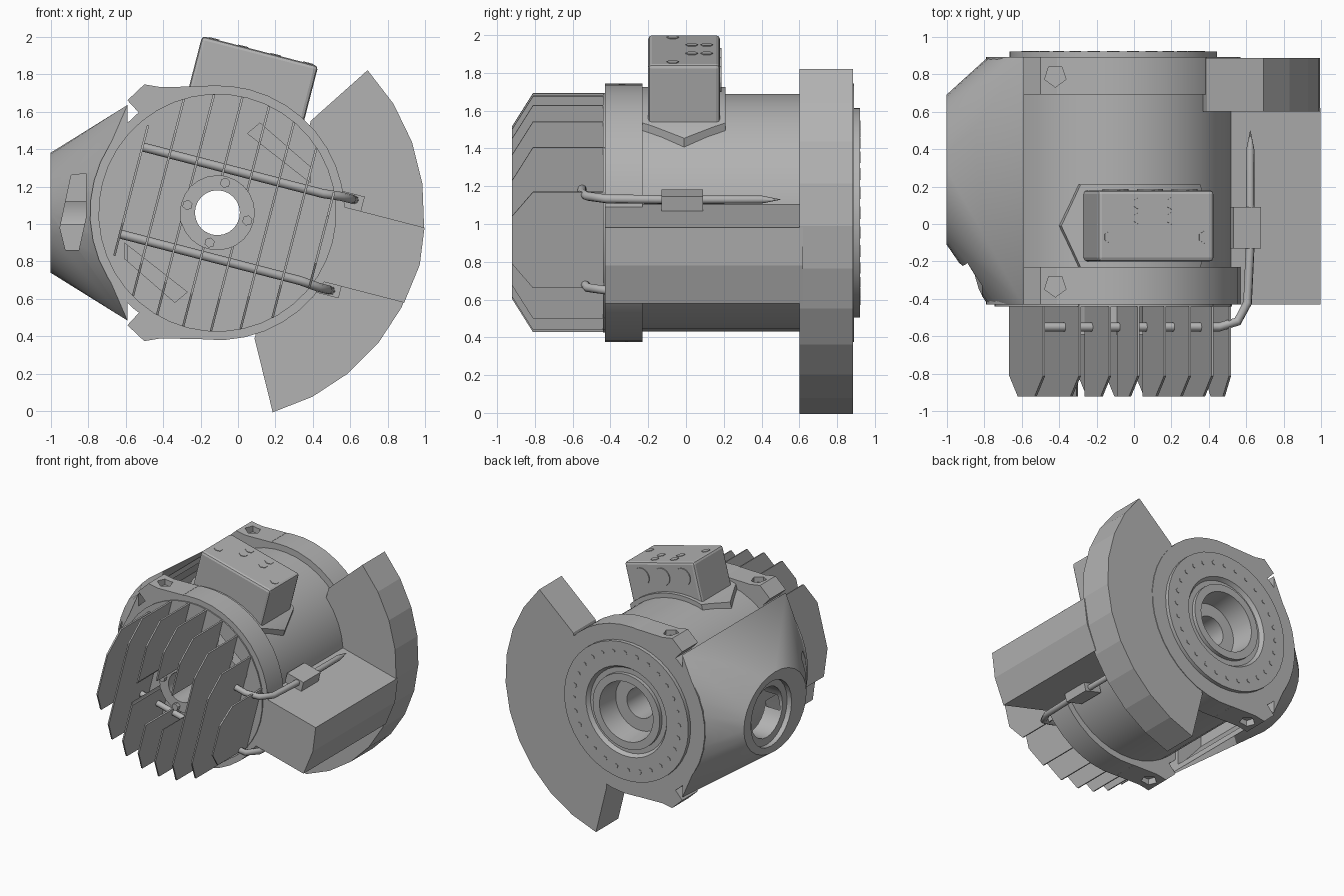
import bpy, bmesh, math
from mathutils import Matrix, Vector

if "Cube" in bpy.data.objects:
    bpy.data.objects.remove(bpy.data.objects["Cube"])

grey = bpy.data.materials.new("cast_grey")
grey.use_nodes = True
grey.diffuse_color = (0.45, 0.45, 0.45, 1)
grey.node_tree.nodes["Principled BSDF"].inputs["Base Color"].default_value = (0.45, 0.45, 0.45, 1)

# The machine axis runs along y; most parts are tilted about it
LEVEL = Matrix.Translation((-0.11, 0, 1.06))
TILT = LEVEL @ Matrix.Rotation(math.radians(14.5), 4, 'Y')


def finish(name, bm, frame=TILT):
    bmesh.ops.recalc_face_normals(bm, faces=bm.faces)
    mesh = bpy.data.meshes.new(name)
    bm.to_mesh(mesh)
    bm.free()
    mesh.materials.append(grey)
    ob = bpy.data.objects.new(name, mesh)
    bpy.context.collection.objects.link(ob)
    ob.matrix_world = frame
    return ob


def prism(name, pts, lo, hi, frame=TILT, axis='y'):
    """Extrude a 2D outline along an axis; its points hold the other two coordinates in order."""
    at = {'x': lambda a, b, d: (d, a, b),
          'y': lambda a, b, d: (a, d, b),
          'z': lambda a, b, d: (a, b, d)}[axis]
    bm = bmesh.new()
    face = bm.faces.new([bm.verts.new(at(a, b, lo)) for a, b in pts])
    ext = bmesh.ops.extrude_face_region(bm, geom=[face])
    moved = [v for v in ext["geom"] if isinstance(v, bmesh.types.BMVert)]
    bmesh.ops.translate(bm, verts=moved, vec=at(0, 0, hi - lo))
    return finish(name, bm, frame)


def box(name, x, y, z):
    return prism(name, [(x[0], z[0]), (x[1], z[0]), (x[1], z[1]), (x[0], z[1])], *y)


def cyl(name, p0, p1, r, sides=8, frame=TILT):
    p0, p1 = Vector(p0), Vector(p1)
    d = p1 - p0
    m = Matrix.Translation((p0 + p1) / 2) @ d.to_track_quat('Z', 'Y').to_matrix().to_4x4()
    bm = bmesh.new()
    bmesh.ops.create_cone(bm, cap_ends=True, segments=sides, radius1=r, radius2=r,
                          depth=d.length, matrix=m)
    return finish(name, bm, frame)


def lathe(name, profile, sides=40):
    """Revolve a closed (radius, y) profile about the y axis."""
    bm = bmesh.new()
    rings = []
    for i in range(sides):
        a = math.tau * i / sides
        rings.append([bm.verts.new((r * math.cos(a), y, r * math.sin(a))) for r, y in profile])
    n = len(profile)
    for i in range(sides):
        p, q = rings[i], rings[(i + 1) % sides]
        for j in range(n):
            k = (j + 1) % n
            bm.faces.new((p[j], p[k], q[k], q[j]))
    return finish(name, bm)


def boolean(ob, cutter, op='DIFFERENCE'):
    mod = ob.modifiers.new(op.lower(), 'BOOLEAN')
    mod.operation, mod.object, mod.solver = op, cutter, 'EXACT'
    cutter.hide_render = True
    cutter.hide_set(True)


# Drum with two raised rings and a stepped rear bore
drum = lathe("drum", [
    (.12, -.3), (.63, -.3), (.63, -.43), (.68, -.43), (.68, -.23), (.63, -.23),
    (.63, .69), (.68, .69), (.68, .89), (.555, .89), (.555, .92), (.36, .92),
    (.34, .89), (.3, .89), (.3, .92), (.24, .92), (.22, .74), (.12, .74)])
hub = lathe("front_hub", [(.12, -.56), (.2, -.56), (.2, -.42), (.12, -.42)], 24)

# Front end cap with two slanted pockets
cap = lathe("end_cap", [(.12, -.44), (.635, -.44), (.635, -.29), (.12, -.29)])
for s in (1, -1):
    pocket = [(.05 * s, .45 * s), (.1 * s, .52 * s), (.42 * s, .36 * s), (.44 * s, .28 * s)]
    boolean(cap, prism("pocket_cutter", pocket, -.6, -.31))

# Cooling fins, the middle ones cleared around the hub
hub_cutter = cyl("hub_cutter", (0, -1.2, 0), (0, -.4, 0), .2, 24)
for i in range(8):
    x = -.475 + .15 * i
    h = .36 if i == 0 else math.sqrt(.632 ** 2 - x * x)
    c = min(.18, h / 2)
    outline = [(-.43, h), (-.81, h), (-.92, h - c), (-.92, c - h), (-.81, -h), (-.43, -h)]
    fin = prism("cooling_fin", outline, x - .006, x + .006, axis='x')
    if abs(x) < .2:
        boolean(fin, hub_cutter)

# Hub bolts and rear plate bolts
for i in range(4):
    a = math.tau * i / 4
    c, s = .165 * math.cos(a), .165 * math.sin(a)
    cyl("hub_bolt", (c, -.59, s), (c, -.55, s), .028, 6)
for i in range(28):
    a = math.tau * i / 28
    c, s = .47 * math.cos(a), .47 * math.sin(a)
    cyl("plate_bolt", (c, .91, s), (c, .924, s), .02, 6)

# Side nozzle housing: rounded flank narrowing to a round port, hollow beside the drum
bm = bmesh.new()
for y in (-.43, .89):
    for s in (1, -1):
        bm.verts.new((-.48, y, .575 * s))
    for i in range(9):
        a = math.radians(138 + 84 * i / 8)
        bm.verts.new((.67 * math.cos(a), y, .67 * math.sin(a)))
for i in range(28):
    a = math.tau * i / 28
    bm.verts.new((-.89, .29 + .4 * math.cos(a), .32 * math.sin(a)))
hull = bmesh.ops.convex_hull(bm, input=bm.verts)
bmesh.ops.delete(bm, geom=[g for g in set(hull["geom_interior"] + hull["geom_unused"])
                           if isinstance(g, bmesh.types.BMVert)], context='VERTS')
housing = finish("nozzle_housing", bm, LEVEL)
cavity = [(-.4, .54), (-.5, .53), (-.7, .3), (-.7, -.3), (-.5, -.53), (-.4, -.54)]
boolean(housing, prism("cavity_cutter", cavity, -.2, .66, LEVEL))
for r, depth in ((.26, -.85), (.2, -.66)):
    boolean(housing, cyl("port_cutter", (-1.2, .34, 0), (depth, .34, 0), r, 24, LEVEL))
slot = [(-.81, -.2), (-.84, -.08), (-.78, .2), (-.7, .21), (-.7, -.02), (-.74, -.2)]
boolean(housing, prism("slot_cutter", slot, -.6, .15, LEVEL))

# Lugs on both rings, above and below the nozzle, each with a bolt hole
for y0 in (-.43, .69):
    for s in (1, -1):
        outline = [(-.36, .47), (-.48, .6), (-.39, .685), (-.3, .67), (-.08, .675), (-.1, .5)]
        lug = prism("ring_lug", [(x, z * s) for x, z in outline], y0, y0 + .2, LEVEL)
        boolean(lug, cyl("bolt_hole_cutter", (-.31, y0 + .1, .63 * s), (-.31, y0 + .1, .8 * s),
                         .06, 5, LEVEL))

# Terminal box on a saddle wrapped over the drum
saddle = cyl("box_saddle", (0, -.4, 0), (0, .4, 0), .665, 56)
plan = [(.42, -.01), (.33, .21), (-.33, .21), (-.42, -.01), (-.33, -.23), (.33, -.23)]
boolean(saddle, prism("saddle_cutter", plan, .2, .9, axis='z'), 'INTERSECT')
terminal = box("terminal_box", (-.315, .325), (-.2, .18), (.5, .893))
bev = terminal.modifiers.new("edge_bevel", 'BEVEL')
bev.width, bev.segments = .02, 2
for x, y in ((-.25, -.07), (.27, -.07), (-.09, .03), (.09, .03), (-.09, .11), (.09, .11)):
    cyl("lid_screw", (x, y, .88), (x, y, .897), .033, 6)
for x in (-.19, 0, .19):
    cyl("cable_port", (x, .17, .78), (x, .188, .78), .07, 16)

# Fan-shaped rear guard
arc = [(1.105 * math.cos(a), 1.105 * math.sin(a))
       for a in (math.radians(-60 + 11.8 * i) for i in range(11))]
prism("rear_guard", [(.36, -.6)] + arc + [(.36, .6)], .6, .885)

# Side block between the drum and the guard rim
prism("side_block", [(.5, -.215), (1.085, -.215), (1.115, 0), (1.09, .2), (.5, .2)], -.43, .62)

# Bent tapering rods with their clamps
for s in (1, -1):
    path = [(-.47, -.55, .24, 1), (.52, -.55, .24, 1), (.62, -.52, .25, 1),
            (.675, -.42, .25, 1), (.69, -.1, .25, 1), (.69, .4, .25, .9), (.69, .5, .25, .05)]
    cu = bpy.data.curves.new("bent_rod", 'CURVE')
    cu.dimensions, cu.bevel_depth, cu.bevel_resolution = '3D', .024, 2
    cu.use_fill_caps = True
    sp = cu.splines.new('POLY')
    sp.points.add(len(path) - 1)
    for p, (x, y, z, r) in zip(sp.points, path):
        p.co, p.radius = (x, y, z * s, 1), r
    cu.materials.append(grey)
    rod = bpy.data.objects.new("bent_rod", cu)
    bpy.context.collection.objects.link(rod)
    rod.matrix_world = TILT
    box("rod_clamp", (.59, .74), (-.13, .09), sorted((.18 * s, .28 * s)))

# Bake the cuts of the rounded castings, then smooth them while keeping their edges crisp
bpy.ops.object.select_all(action='DESELECT')
for ob in (drum, hub, cap, housing, saddle):
    ob.select_set(True)
bpy.context.view_layer.objects.active = drum
bpy.ops.object.convert(target='MESH')
bpy.ops.object.shade_smooth_by_angle(angle=math.radians(30))
